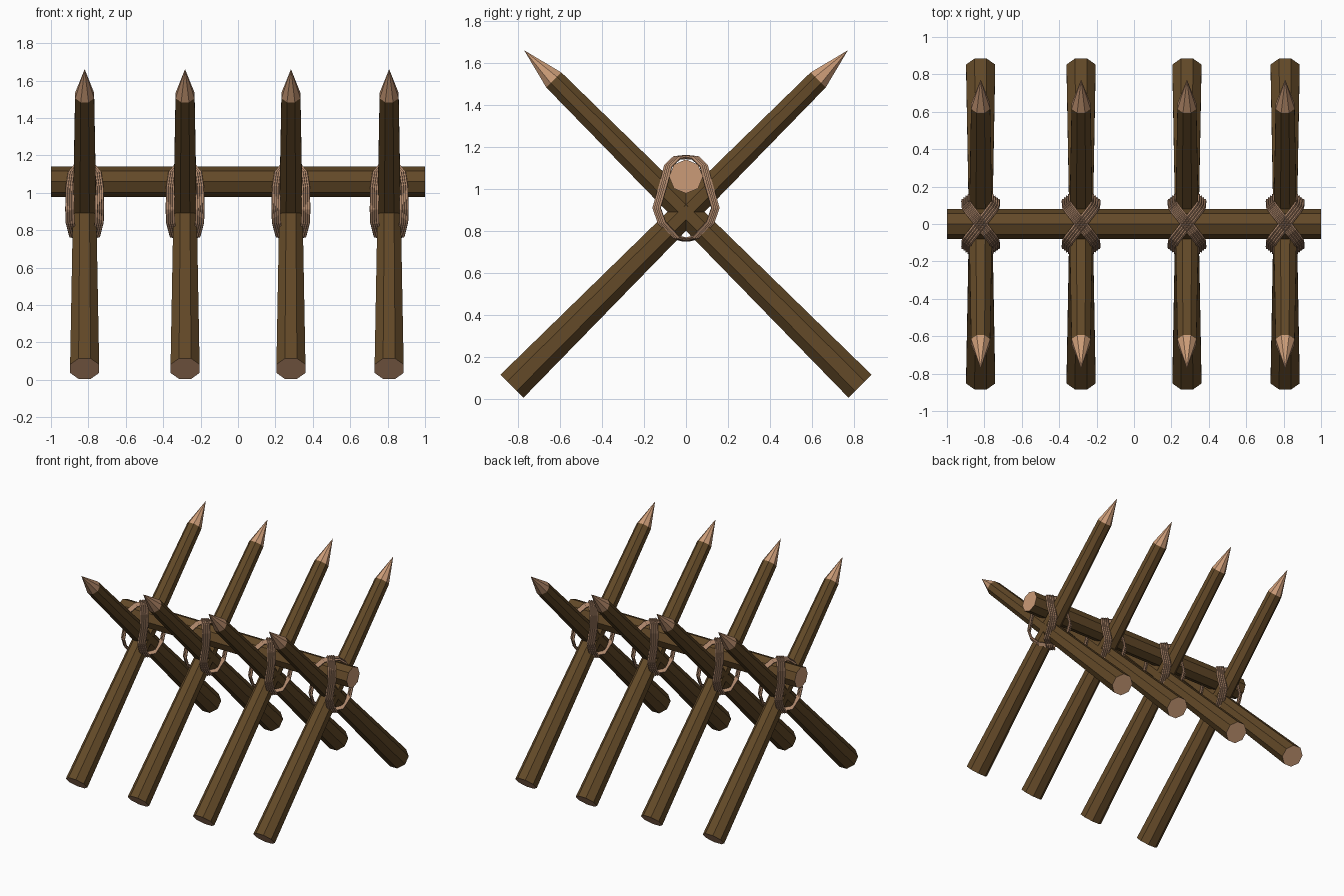
import bpy, bmesh, math
from mathutils import Vector, Matrix

if "Cube" in bpy.data.objects:
    bpy.data.objects.remove(bpy.data.objects["Cube"])


def material(name, rgb):
    m = bpy.data.materials.new(name)
    m.diffuse_color = (*rgb, 1)
    m.use_nodes = True
    m.node_tree.nodes["Principled BSDF"].inputs["Base Color"].default_value = m.diffuse_color
    return m


BARK = material("bark_brown", (0.125, 0.067, 0.021))
WOOD = material("cut_wood_tan", (0.60, 0.33, 0.185))
ROPE = material("rope_tan", (0.42, 0.24, 0.145))


def log(name, start, end, rings, spin):
    """Eight-sided log: rings are (distance, radius); radius 0 makes a point."""
    axis = (Vector(end) - Vector(start)).normalized()
    side = Vector((1, 0, 0)) if abs(axis.x) < 0.5 else Vector((0, 1, 0))
    up = axis.cross(side)
    bm = bmesh.new()
    loops = []
    for d, r in rings:
        c = Vector(start) + axis * d
        if r == 0:
            loops.append([bm.verts.new(c)] * 8)
            continue
        angles = [math.tau * i / 8 + spin for i in range(8)]
        loops.append([bm.verts.new(c + (side * math.cos(a) + up * math.sin(a)) * r) for a in angles])
    for k, (a, b) in enumerate(zip(loops, loops[1:])):
        for i in range(8):
            j = (i + 1) % 8
            pointed = rings[k + 1][1] == 0
            f = bm.faces.new([a[i], a[j], b[j]] if pointed else [a[i], a[j], b[j], b[i]])
            f.material_index = 1 if pointed else 0
    # sawn ends
    for loop, r in ((loops[0], rings[0][1]), (loops[-1], rings[-1][1])):
        if r:
            bm.faces.new(loop).material_index = 1
    bmesh.ops.recalc_face_normals(bm, faces=bm.faces)
    me = bpy.data.meshes.new(name)
    bm.to_mesh(me)
    bm.free()
    me.materials.append(BARK)
    me.materials.append(WOOD)
    ob = bpy.data.objects.new(name, me)
    bpy.context.collection.objects.link(ob)


def lashing(name, x0, flip):
    """Diagonal loop of four parallel strands over the beam and under the stakes."""
    half = [(0, 0, 1.153), (0.035, 0.045, 1.148), (0.066, 0.085, 1.11), (0.078, 0.105, 1.03),
            (0.08, 0.14, 0.91), (0.078, 0.115, 0.84), (0.06, 0.05, 0.77), (0, 0, 0.758)]
    path = half + [(-x, -y, z) for x, y, z in half[-2:0:-1]]
    cu = bpy.data.curves.new(name, 'CURVE')
    cu.dimensions = '3D'
    cu.bevel_depth = 0.009
    cu.bevel_resolution = 0
    for k in range(4):
        off = (k - 1.5) * 0.014
        sp = cu.splines.new('POLY')
        sp.points.add(len(path) - 1)
        for p, (x, y, z) in zip(sp.points, path):
            p.co = (x0 + flip * (x + 0.78 * off), y - 0.62 * off, z, 1)
        sp.use_cyclic_u = True
        sp.use_smooth = False
    tmp = bpy.data.objects.new(name, cu)
    bpy.context.collection.objects.link(tmp)
    bpy.context.view_layer.update()
    me = bpy.data.meshes.new_from_object(tmp.evaluated_get(bpy.context.evaluated_depsgraph_get()))
    bpy.data.objects.remove(tmp)
    me.materials.clear()
    me.materials.append(ROPE)
    ob = bpy.data.objects.new(name, me)
    bpy.context.collection.objects.link(ob)


# horizontal beam
log("beam", (-1, 0, 1.06), (1, 0, 1.06), [(0, 0.081), (2, 0.081)], 0)

# crossed sharpened stakes with their rope lashings
for n, x in enumerate((-0.82, -0.283, 0.283, 0.808), 1):
    for s, label in ((1, "front"), (-1, "back")):
        log(f"{label}_stake_{n}", (x, -0.83 * s, 0.06), (x, 0.77 * s, 1.66),
            [(0, 0.084), (2.065, 0.055), (2.265, 0)], math.pi / 8)
        lashing(f"{label}_lashing_{n}", x, s)
